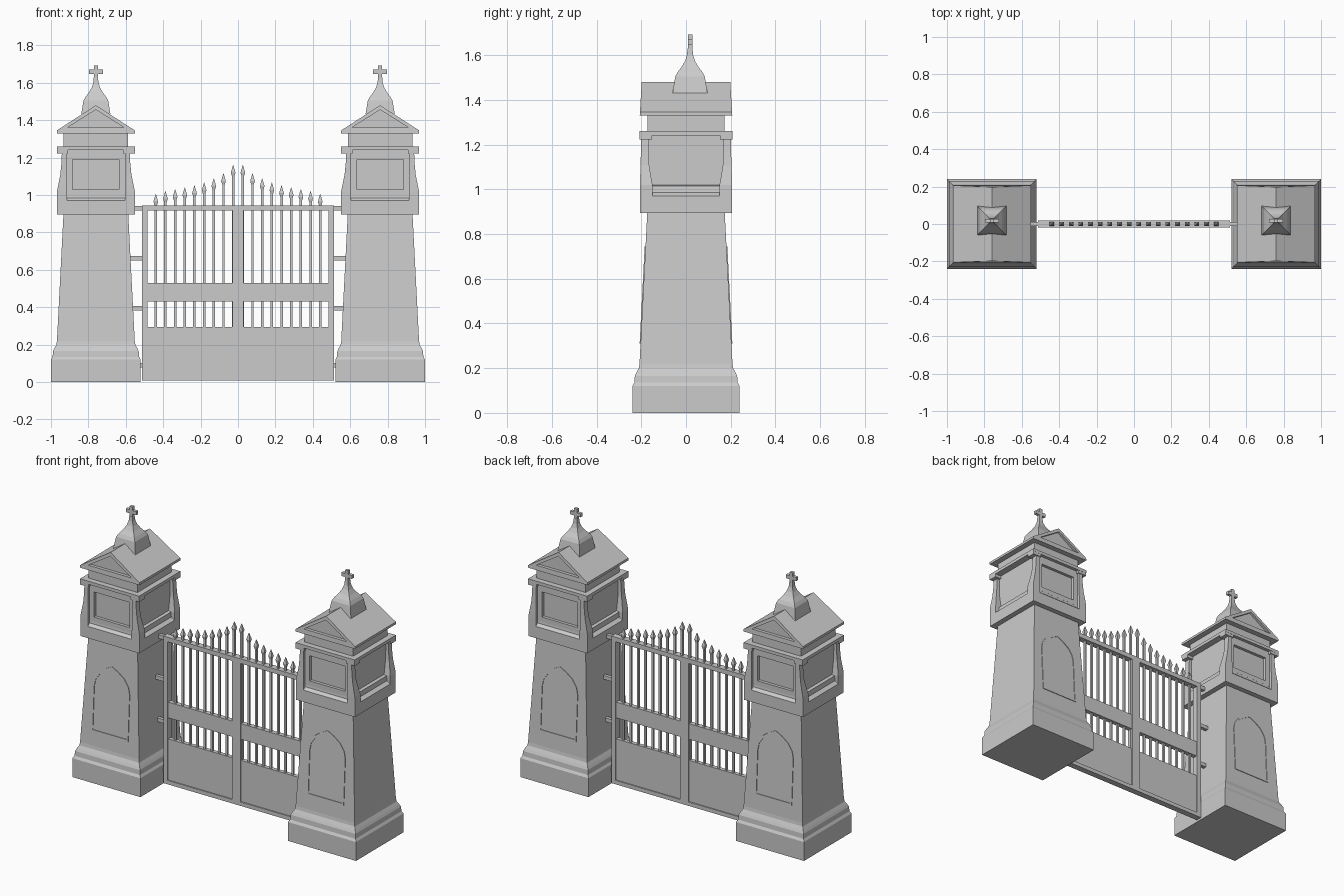
import bpy, bmesh, math

if "Cube" in bpy.data.objects:
    bpy.data.objects.remove(bpy.data.objects["Cube"])


def finish(name, bm):
    bmesh.ops.recalc_face_normals(bm, faces=bm.faces)
    me = bpy.data.meshes.new(name)
    bm.to_mesh(me)
    bm.free()
    ob = bpy.data.objects.new(name, me)
    bpy.context.collection.objects.link(ob)
    return ob


def add_loft(bm, cx, cy, rows, n=4):
    """Stack of rectangular sections (half x, half y, z)."""
    loops = [[bm.verts.new((cx + sx * hx, cy + sy * hy, z))
              for sx, sy in ((-1, -1), (1, -1), (1, 1), (-1, 1))] for hx, hy, z in rows]
    bm.faces.new(loops[0])
    bm.faces.new(loops[-1])
    for a, b in zip(loops, loops[1:]):
        for i in range(4):
            bm.faces.new((a[i], a[(i + 1) % 4], b[(i + 1) % 4], b[i]))


def loft(name, cx, cy, rows):
    bm = bmesh.new()
    add_loft(bm, cx, cy, rows)
    return finish(name, bm)


def add_box(bm, x0, x1, y0, y1, z0, z1):
    hx, hy = (x1 - x0) / 2, (y1 - y0) / 2
    add_loft(bm, x0 + hx, y0 + hy, [(hx, hy, z0), (hx, hy, z1)])


def ring(name, cx, outer, inner, face_y, back_y, side):
    """Raised trim between two xz outlines, on the front (-1) or back (+1)."""
    bm = bmesh.new()
    loops = [[bm.verts.new((cx + x, side * f(z), z)) for x, z in pts]
             for pts, f in ((outer, back_y), (outer, face_y), (inner, face_y), (inner, back_y))]
    n = len(outer)
    for k in range(4):
        a, b = loops[k], loops[(k + 1) % 4]
        for i in range(n):
            bm.faces.new((a[i], a[(i + 1) % n], b[(i + 1) % n], b[i]))
    return finish(name, bm)


def rect(hx, z0, z1):
    return [(-hx, z0), (hx, z0), (hx, z1), (-hx, z1)]


def sq(rows):
    return [(h, h, z) for h, z in rows]


def shaft_y(z):
    return 0.208 - (z - 0.22) * 0.0515


half_arch = [(0.13, 0.31), (0.13, 0.60), (0.121, 0.645), (0.09, 0.69), (0.045, 0.722)]
arch = half_arch + [(0, 0.745)] + [(-x, z) for x, z in reversed(half_arch)]
arch_in = [(x * 0.92, 0.5 + (z - 0.5) * 0.94) for x, z in arch]
gable = [(-0.209, 1.33), (0.209, 1.33), (0.209, 1.345), (0, 1.48), (-0.209, 1.345)]
gable_in = [(-0.152, 1.36), (0.152, 1.36), (0.15, 1.3615), (0, 1.456), (-0.15, 1.3615)]

for label, cx in (("left", -0.76), ("right", 0.76)):
    # stepped base and tapering shaft
    loft(label + "_pillar_shaft", cx, 0, sq([
        (0.24, 0), (0.24, 0.12), (0.231, 0.135), (0.229, 0.165), (0.222, 0.18),
        (0.211, 0.20), (0.208, 0.22), (0.173, 0.9)]))
    # lantern block: plinth with sloped ledge, then core
    loft(label + "_block_plinth", cx, 0, [
        (0.208, 0.206, 0.895), (0.208, 0.206, 0.97), (0.185, 0.188, 0.985),
        (0.182, 0.185, 1.015), (0.165, 0.168, 1.02), (0.165, 0.168, 1.25)])
    # flared corner posts with caps
    bm = bmesh.new()
    for sx in (-1, 1):
        for sy in (-1, 1):
            loops = []
            for xo, yo, yi, z in ((0.208, 0.206, 0.150, 0.96), (0.208, 0.206, 0.150, 1.02),
                                  (0.200, 0.205, 0.157, 1.06), (0.190, 0.203, 0.165, 1.11),
                                  (0.184, 0.202, 0.167, 1.17), (0.182, 0.202, 0.167, 1.222)):
                loops.append([bm.verts.new((cx + sx * x, sy * y, z)) for x, y in
                              ((0.155, yi), (xo, yi), (xo, yo), (0.155, yo))])
            bm.faces.new(loops[0])
            bm.faces.new(loops[-1])
            for a, b in zip(loops, loops[1:]):
                for i in range(4):
                    bm.faces.new((a[i], a[(i + 1) % 4], b[(i + 1) % 4], b[i]))
            add_loft(bm, cx + sx * 0.178, sy * 0.18, [(0.03, 0.027, 1.222), (0.03, 0.027, 1.241)])
    finish(label + "_corner_posts", bm)
    # cornice and neck
    loft(label + "_cornice", cx, 0, sq([(0.208, 1.24), (0.208, 1.26)]))
    loft(label + "_neck", cx, 0, sq([(0.172, 1.255), (0.172, 1.335)]))
    # gabled roof body
    bm = bmesh.new()
    ends = [[bm.verts.new((cx + x, y, z)) for x, z in gable] for y in (-0.185, 0.185)]
    for e in ends:
        bm.faces.new(e)
    for i in range(5):
        j = (i + 1) % 5
        bm.faces.new((ends[0][i], ends[0][j], ends[1][j], ends[1][i]))
    finish(label + "_roof", bm)
    # trims on front and back
    for side, tag in ((-1, "front"), (1, "back")):
        ring(f"{label}_{tag}_arch_trim", cx, arch, arch_in,
             lambda z: shaft_y(z) + 0.004, lambda z: shaft_y(z) - 0.01, side)
        ring(f"{label}_{tag}_tablet_frame", cx, rect(0.157, 1.0, 1.242), rect(0.125, 1.03, 1.19),
             lambda z: 0.187, lambda z: 0.16, side)
        ring(f"{label}_{tag}_pediment", cx, gable, gable_in,
             lambda z: 0.207 - (z - 1.33) * 0.06, lambda z: 0.185, side)
    # finial and cross
    loft(label + "_finial", cx, 0.018, sq([
        (0.078, 1.432), (0.066, 1.505), (0.055, 1.525), (0.036, 1.55),
        (0.022, 1.575), (0.014, 1.60), (0.011, 1.63)]))
    bm = bmesh.new()
    add_box(bm, cx - 0.011, cx + 0.011, 0.008, 0.028, 1.60, 1.693)
    add_box(bm, cx - 0.037, cx + 0.037, 0.008, 0.028, 1.648, 1.67)
    finish(label + "_cross", bm)

heights = [1.16, 1.115, 1.087, 1.066, 1.05, 1.04, 1.03, 1.02, 1.005]
for label, s in (("left", -1), ("right", 1)):
    def span(bm, a, b, hy, z0, z1):
        add_box(bm, min(s * a, s * b), max(s * a, s * b), -hy, hy, z0, z1)

    # gate leaf frame
    bm = bmesh.new()
    span(bm, 0.483, 0.513, 0.02, 0.008, 0.945)
    span(bm, 0, 0.03, 0.02, 0.008, 0.945)
    span(bm, 0.03, 0.483, 0.02, 0.916, 0.945)
    span(bm, 0.03, 0.483, 0.02, 0.008, 0.033)
    finish(label + "_gate_frame", bm)
    # kick plate and middle rail
    bm = bmesh.new()
    span(bm, 0.03, 0.483, 0.013, 0.033, 0.295)
    span(bm, 0.03, 0.483, 0.015, 0.43, 0.53)
    finish(label + "_gate_panels", bm)
    # bars with spear tips
    bm = bmesh.new()
    for i, h in enumerate(heights):
        x = s * (0.026 + 0.0517 * i)
        add_loft(bm, x, 0, [(0.0065, 0.0065, 0.29), (0.0065, 0.0065, h - 0.06),
                            (0.0125, 0.0105, h - 0.04), (0.001, 0.001, h)])
    finish(label + "_gate_bars", bm)
    # hinge pins into the pillar
    bm = bmesh.new()
    for z in (0.09, 0.395, 0.662, 0.928):
        span(bm, 0.505, 0.60, 0.011, z - 0.012, z + 0.012)
    finish(label + "_hinges", bm)
